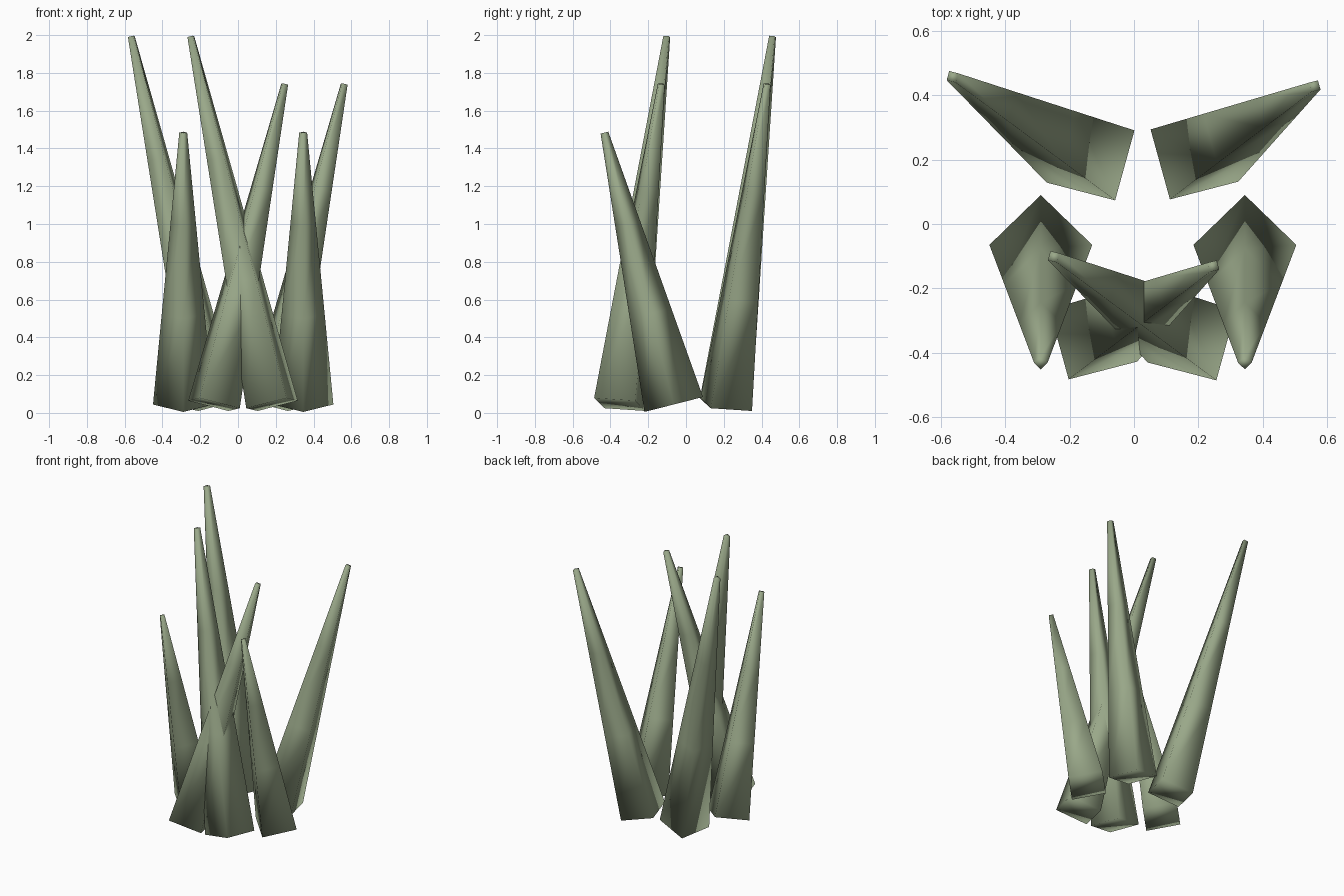
import bpy, bmesh, math
from mathutils import Vector, Matrix

if "Cube" in bpy.data.objects:
    bpy.data.objects.remove(bpy.data.objects["Cube"])

TILT = math.radians(14.3)
BASE_R, TIP_R = 0.16, 0.021

green = bpy.data.materials.new("leaf_green")
green.diffuse_color = (0.32, 0.39, 0.25, 1)
green.use_nodes = True
green.node_tree.nodes["Principled BSDF"].inputs["Base Color"].default_value = green.diffuse_color


def leaf(name, x, y, length, lean_deg, corner_deg):
    """Four-sided tapered blade leaning outwards from its base centre."""
    lean = math.radians(lean_deg)
    axis = Vector((math.sin(TILT) * math.cos(lean),
                   math.sin(TILT) * math.sin(lean), math.cos(TILT)))
    turn = Vector((0, 0, 1)).rotation_difference(axis).to_matrix().to_4x4()
    place = Matrix.Translation((x, y, BASE_R * math.sin(TILT) + 0.005)) @ turn

    bm = bmesh.new()
    rings = []
    for t in (0, 1 / 3, 2 / 3, 1):
        r = BASE_R + (TIP_R - BASE_R) * t
        ring = []
        for k in range(4):
            a = math.radians(corner_deg + 90 * k)
            ring.append(bm.verts.new(place @ Vector((r * math.cos(a), r * math.sin(a), length * t))))
        rings.append(ring)
    for low, high in zip(rings, rings[1:]):
        for k in range(4):
            n = (k + 1) % 4
            bm.faces.new((low[k], low[n], high[n], high[k]))
    bm.faces.new(rings[0][::-1])
    bm.faces.new(rings[-1])
    for f in bm.faces:
        f.smooth = True
    mesh = bpy.data.meshes.new(name)
    bm.to_mesh(mesh)
    bm.free()
    mesh.materials.append(green)
    bpy.context.collection.objects.link(bpy.data.objects.new(name, mesh))


# Tall and medium leaves: a back pair and the same pair crossing at the front
for row, dx, dy in (("back", 0, 0), ("front", 0.315, -0.56)):
    leaf(row + "_tall_leaf", -0.135 + dx, 0.21 + dy, 2.01, 150, 30)
    leaf(row + "_medium_leaf", 0.188 - dx, 0.213 + dy, 1.75, 30, 60)

# Short leaves leaning forwards on either side
for side, x in (("left", -0.29), ("right", 0.345)):
    leaf(side + "_short_leaf", x, -0.065, 1.485, 270, 0)
